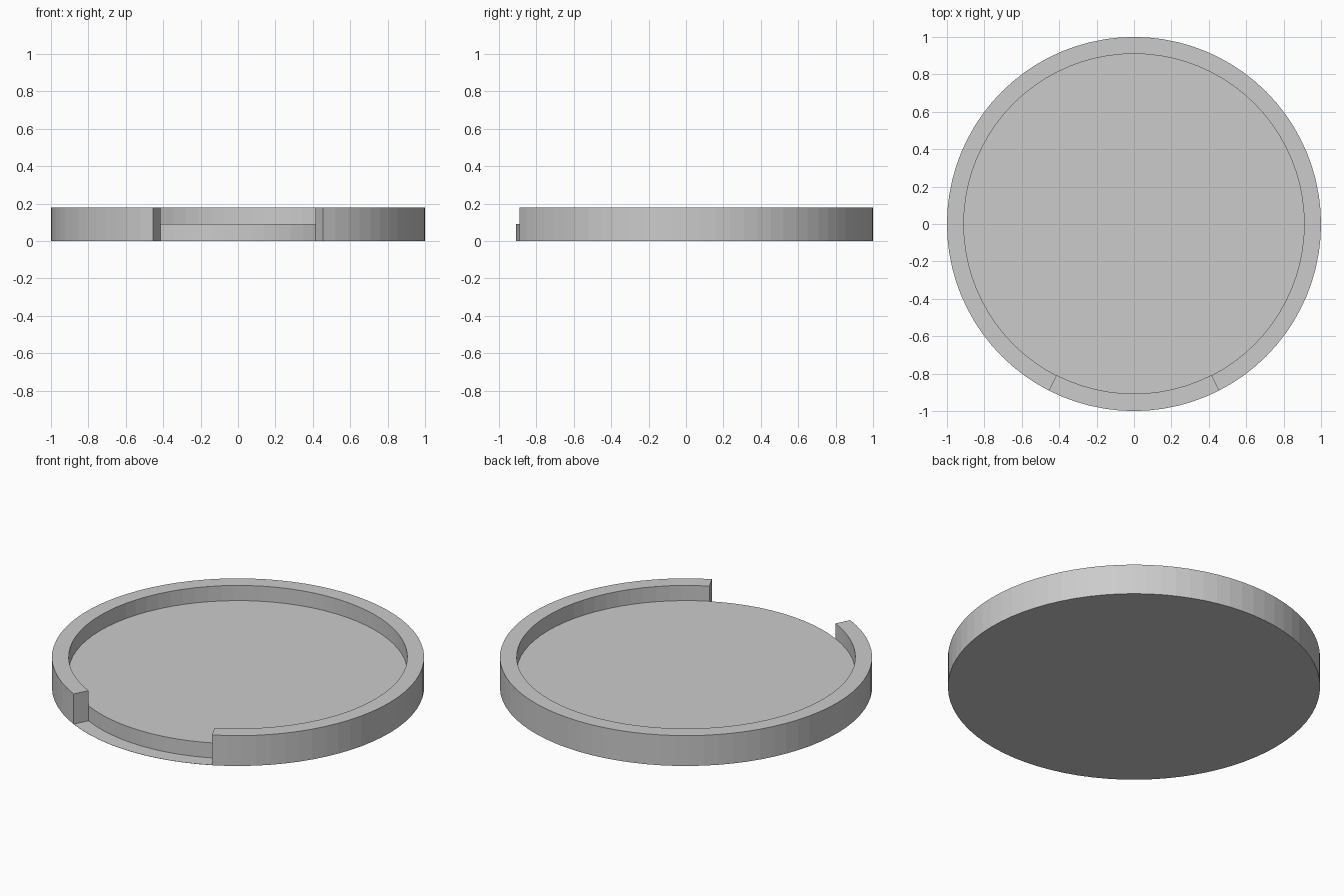
import bpy, bmesh, math

if "Cube" in bpy.data.objects:
    bpy.data.objects.remove(bpy.data.objects["Cube"])

SEGS = 80
R_OUT, R_IN = 1.0, 0.91
H_RIM, H_FLOOR, H_LIP = 0.18, 0.09, 0.001
GAP = math.radians(27)          # half angle of the front opening
GAP_SEGS = 12


def make_object(name, bm):
    bmesh.ops.remove_doubles(bm, verts=bm.verts, dist=1e-5)
    bmesh.ops.recalc_face_normals(bm, faces=bm.faces)
    mesh = bpy.data.meshes.new(name)
    bm.to_mesh(mesh)
    bm.free()
    obj = bpy.data.objects.new(name, mesh)
    bpy.context.collection.objects.link(obj)
    return obj


def sweep(bm, profile, start, end, steps):
    """Turn an open (radius, z) profile about z; returns its rows of vertices."""
    rows = []
    for i in range(steps + 1):
        a = start + (end - start) * i / steps
        rows.append([bm.verts.new((r * math.cos(a), r * math.sin(a), z))
                     for r, z in profile])
    for a, b in zip(rows, rows[1:]):
        for j in range(len(profile) - 1):
            bm.faces.new((a[j], b[j], b[j + 1], a[j + 1]))
    return rows


def disc(bm, radius, z):
    bm.faces.new([bm.verts.new((radius * math.cos(math.tau * i / SEGS),
                                radius * math.sin(math.tau * i / SEGS), z))
                  for i in range(SEGS)])


front = -math.pi / 2
bm = bmesh.new()

# Raised rim, running round the tray except for the front opening
rim = [(R_OUT, 0), (R_OUT, H_LIP), (R_OUT, H_RIM), (R_IN, H_RIM), (R_IN, H_FLOOR)]
rows = sweep(bm, rim, front + GAP, front + math.tau - GAP, SEGS - GAP_SEGS)

# Paper-thin lip and floor edge in the opening
lip = [(R_OUT, 0), (R_OUT, H_LIP), (R_IN, H_LIP), (R_IN, H_FLOOR)]
gap_rows = sweep(bm, lip, front - GAP, front + GAP, GAP_SEGS)

# Radial end faces of the rim
for rim_row, lip_row in ((rows[0], gap_rows[-1]), (rows[-1], gap_rows[0])):
    bm.faces.new(rim_row[1:] + [lip_row[2]])

# Raised floor and underside
disc(bm, R_IN, H_FLOOR)
disc(bm, R_OUT, 0)

make_object("round_tray", bm)
